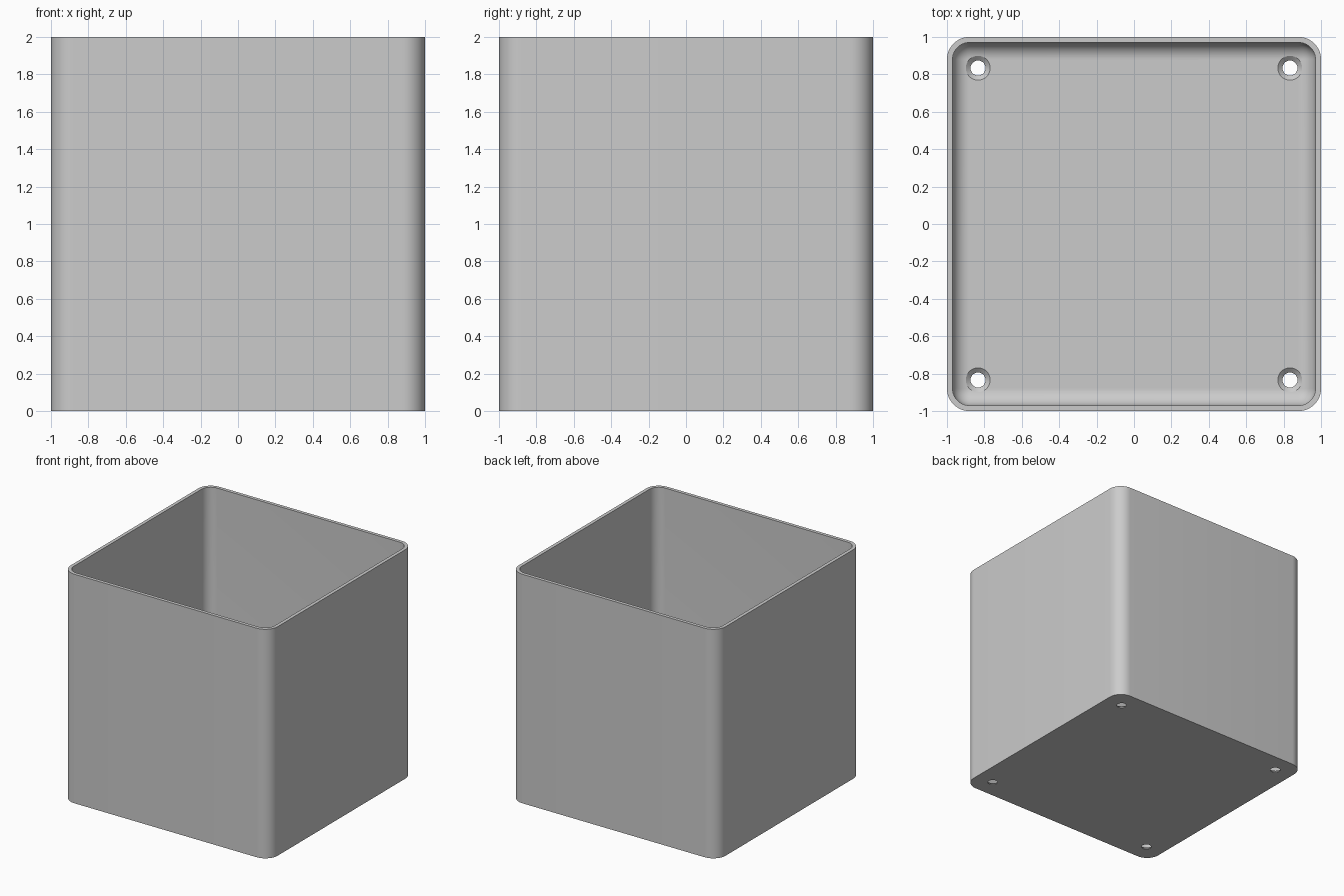
import bpy, bmesh, math

if "Cube" in bpy.data.objects:
    bpy.data.objects.remove(bpy.data.objects["Cube"])

WALL, FLOOR, R_OUT, R_IN = 0.03, 0.03, 0.12, 0.09
SEG = 12  # segments per rounded corner


def make_object(name, bm, mat):
    mesh = bpy.data.meshes.new(name)
    bmesh.ops.remove_doubles(bm, verts=bm.verts, dist=1e-5)
    bmesh.ops.recalc_face_normals(bm, faces=bm.faces)
    bm.to_mesh(mesh)
    bm.free()
    mesh.materials.append(mat)
    obj = bpy.data.objects.new(name, mesh)
    bpy.context.collection.objects.link(obj)
    return obj


def rounded_square(half, r, z):
    pts = []
    for q, (sx, sy) in enumerate([(1, 1), (-1, 1), (-1, -1), (1, -1)]):
        for i in range(SEG + 1):
            a = math.pi / 2 * (q + i / SEG)
            pts.append((sx * (half - r) + r * math.cos(a),
                        sy * (half - r) + r * math.sin(a), z))
    return pts


def circle(r, z, cx, cy, n=48):
    return [(cx + r * math.cos(2 * math.pi * i / n),
             cy + r * math.sin(2 * math.pi * i / n), z) for i in range(n)]


def skin(bm, loops):
    rings = [[bm.verts.new(p) for p in loop] for loop in loops]
    n = len(rings[0])
    for a, b in zip(rings, rings[1:]):
        for i in range(n):
            j = (i + 1) % n
            bm.faces.new((a[i], a[j], b[j], b[i]))
    bm.faces.new(rings[0])
    bm.faces.new(rings[-1])


grey = bpy.data.materials.new("light grey")
grey.diffuse_color = (0.6, 0.6, 0.6, 1)
grey.use_nodes = True
grey.node_tree.nodes["Principled BSDF"].inputs["Base Color"].default_value = grey.diffuse_color

# Open box: outer wall, flat rim, inner wall, filleted floor
inner = 1 - WALL
loops = [rounded_square(1, R_OUT, 0), rounded_square(1, R_OUT, 2),
         rounded_square(inner, R_IN, 2)]
for i in range(SEG + 1):
    a = math.pi / 2 * i / SEG
    inset = R_IN * (1 - math.cos(a))
    loops.append(rounded_square(inner - inset, max(R_IN - inset, 1e-7),
                                FLOOR + R_IN * (1 - math.sin(a))))
bm = bmesh.new()
skin(bm, loops)
box = make_object("open_box", bm, grey)

# Countersunk screw holes in the floor corners
bm = bmesh.new()
for cx in (-0.834, 0.834):
    for cy in (-0.834, 0.834):
        skin(bm, [circle(r, z, cx, cy) for r, z in
                  ((0.04, -0.1), (0.04, 0.008), (0.065, FLOOR), (0.065, 0.2))])
cutter = make_object("screw_hole_cutter", bm, grey)
cutter.hide_render = True
cutter.hide_set(True)

cut = box.modifiers.new("screw_holes", 'BOOLEAN')
cut.operation = 'DIFFERENCE'
cut.solver = 'EXACT'
cut.object = cutter

# Apply the cut, then smooth the rounded surfaces
bpy.context.view_layer.objects.active = box
box.select_set(True)
bpy.ops.object.modifier_apply(modifier=cut.name)
bpy.data.objects.remove(cutter)
bpy.ops.object.shade_smooth_by_angle(angle=math.radians(30))
